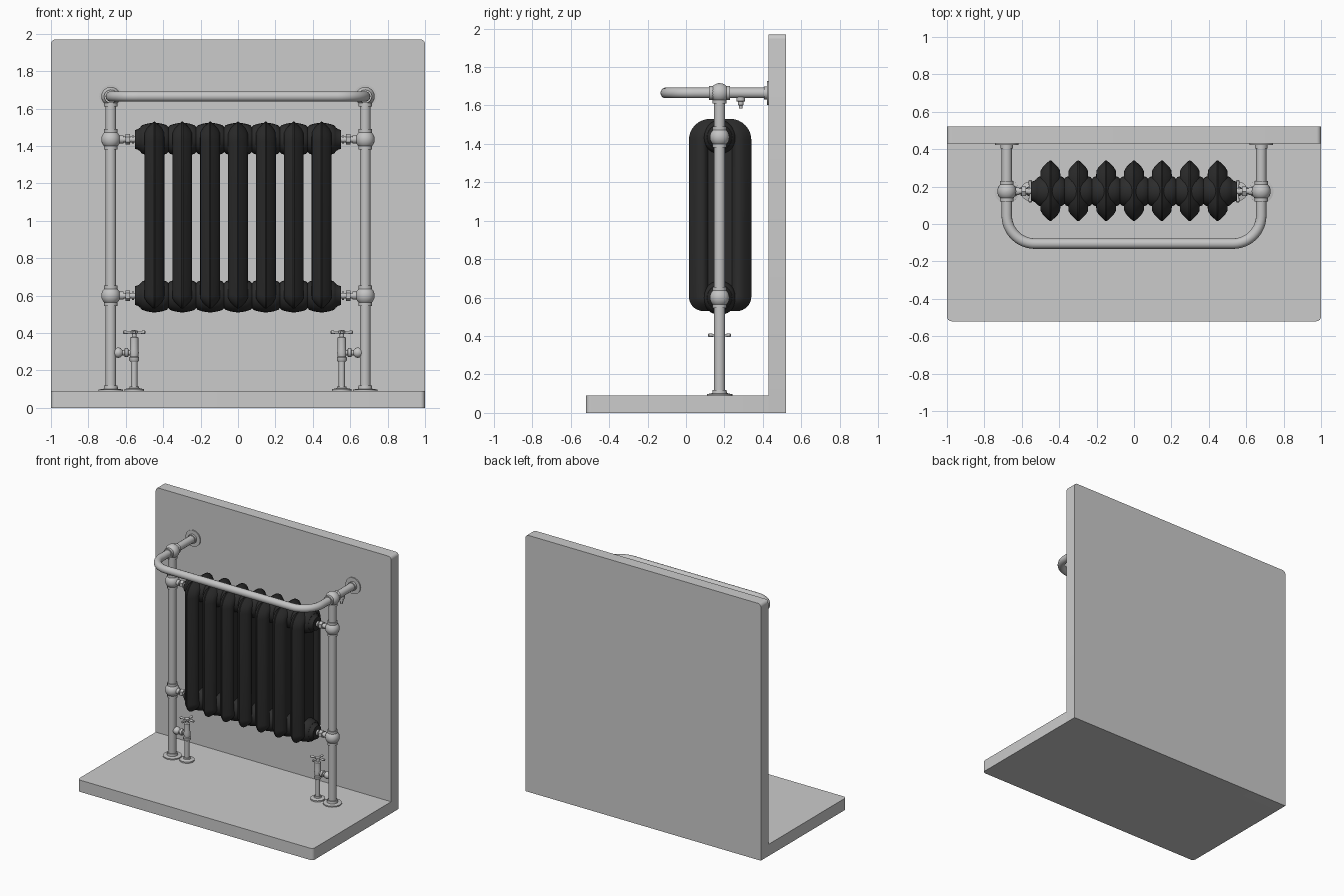
import bpy, bmesh
from math import sin, cos, pi, radians
from mathutils import Vector, Matrix

if "Cube" in bpy.data.objects:
    bpy.data.objects.remove(bpy.data.objects["Cube"], do_unlink=True)


def material(name, value):
    m = bpy.data.materials.new(name)
    m.use_nodes = True
    colour = (value, value, value, 1)
    m.diffuse_color = colour
    m.node_tree.nodes["Principled BSDF"].inputs["Base Color"].default_value = colour
    return m


PANEL = material("pale grey panel", 0.6)
METAL = material("grey metal", 0.55)
IRON = material("black cast iron", 0.025)

POST_X, POST_Y = 0.68, 0.175
RAIL_Z = 1.665
HUBS = (0.6, 1.435)
FLOOR = 0.09
AXES = {"x": Matrix.Rotation(pi / 2, 3, "Y"),
        "-x": Matrix.Rotation(-pi / 2, 3, "Y"),
        "y": Matrix.Rotation(-pi / 2, 3, "X"),
        "z": Matrix.Identity(3)}


def select(obj):
    bpy.ops.object.select_all(action="DESELECT")
    obj.select_set(True)
    bpy.context.view_layer.objects.active = obj


def loft(name, rings, mat, angle=35):
    """Skin a list of equal closed rings and cap both ends."""
    bm = bmesh.new()
    rows = [[bm.verts.new(p) for p in ring] for ring in rings]
    n = len(rows[0])
    for a, b in zip(rows, rows[1:]):
        for i in range(n):
            j = (i + 1) % n
            bm.faces.new((a[i], a[j], b[j], b[i]))
    bm.faces.new(rows[0][::-1])
    bm.faces.new(rows[-1])
    bmesh.ops.recalc_face_normals(bm, faces=bm.faces)
    mesh = bpy.data.meshes.new(name)
    bm.to_mesh(mesh)
    bm.free()
    obj = bpy.data.objects.new(name, mesh)
    bpy.context.collection.objects.link(obj)
    mesh.materials.append(mat)
    select(obj)
    bpy.ops.object.shade_smooth_by_angle(angle=radians(angle))
    return obj


def lathe(name, profile, origin, axis="z", mat=METAL, sides=24):
    """Turn (radius, height) pairs about an axis through origin."""
    o = Vector(origin)
    rings = [[o + AXES[axis] @ Vector((r * cos(2 * pi * i / sides), r * sin(2 * pi * i / sides), h))
              for i in range(sides)] for r, h in profile]
    return loft(name, rings, mat)


def rod(name, radius, start, end, origin, axis="z", sides=24):
    return lathe(name, [(radius, start), (radius, end)], origin, axis, METAL, sides)


def ball(name, radius, origin):
    profile = [(radius * sin(pi * (i + 0.2) / 12.4), -radius * cos(pi * (i + 0.2) / 12.4))
               for i in range(13)]
    return lathe(name, profile, origin)


def rounded_rect(w0, w1, h0, h1, r_low, r_high, steps=8):
    """Outline points, with separate lower and upper corner radii."""
    points = []
    corners = ((w1, h1, -1, -1, r_high), (w0, h1, 1, -1, r_high),
               (w0, h0, 1, 1, r_low), (w1, h0, -1, 1, r_low))
    for k, (w, h, sw, sh, r) in enumerate(corners):
        for i in range(steps + 1):
            a = pi / 2 * (k + i / steps)
            points.append((w + sw * r + r * cos(a), h + sh * r + r * sin(a)))
    return points


# Wall and floor panels
wall = rounded_rect(-1, 1, 0, 1.97, 0.0005, 0.025)
loft("wall_panel", [[(x, y, z) for x, z in wall] for y in (0.43, 0.52)], PANEL)
base = rounded_rect(-1, 1, -0.52, 0.43, 0.025, 0.0005)
loft("floor_panel", [[(x, y, z) for x, y in base] for z in (0, FLOOR)], PANEL)

# Radiator sections: a ridged loop with a recessed web, and two swollen hubs
SHAPE = ((0, 0.003), (0.015, 0.02), (0.035, 0.04), (0.055, 0.052),
         (0.075, 0.053), (0.088, 0.045), (0.1, 0.025))
HUB = ((0.066, -0.075), (0.076, -0.066), (0.083, -0.045), (0.088, -0.02), (0.09, 0),
       (0.088, 0.02), (0.083, 0.045), (0.076, 0.066), (0.066, 0.075))
for n in range(7):
    cx = (n - 3) * 0.149
    rings = []
    for side, order in ((-1, SHAPE[::-1]), (1, SHAPE)):
        for d, w in order:
            outline = rounded_rect(0.015 + d, 0.34 - d, 0.53 + d, 1.53 - d,
                                   max(0.075 - d, 0.01), max(0.11 - d, 0.01))
            rings.append([(cx + side * w, y, z) for y, z in outline])
    loft(f"radiator_section_{n + 1}", rings, IRON, 40)
    for z in HUBS:
        lathe(f"section_hub_{n + 1}", HUB, (cx, POST_Y, z), "x", IRON)

for s, label in ((1, "left"), (-1, "right")):
    x = s * POST_X
    outward = "x" if s > 0 else "-x"

    # Upright post with floor flange and joints
    rod(f"{label}_post", 0.029, FLOOR, RAIL_Z, (x, POST_Y, 0))
    lathe(f"{label}_post_flange", [(0.066, 0), (0.066, 0.008), (0.038, 0.012), (0.036, 0.03)],
          (x, POST_Y, FLOOR))
    for z in (*HUBS, RAIL_Z):
        ball(f"{label}_post_joint", 0.051, (x, POST_Y, z))
    for z in HUBS:
        rod(f"{label}_joint_collar", 0.036, -0.055, 0.055, (x, POST_Y, z))
    rod(f"{label}_top_collar", 0.036, -0.055, 0, (x, POST_Y, RAIL_Z))

    # Connections between post and radiator
    for z in HUBS:
        lathe(f"{label}_radiator_plug", [(0.066, 0.52), (0.055, 0.535), (0.05, 0.55)],
              (0, POST_Y, z), outward, IRON)
        at = (0, POST_Y, z)
        rod(f"{label}_connector_pipe", 0.015, 0.54, 0.66, at, outward)
        rod(f"{label}_connector_nut", 0.028, 0.578, 0.602, at, outward, 6)
        rod(f"{label}_connector_washer", 0.022, 0.555, 0.567, at, outward)
        rod(f"{label}_connector_collar", 0.021, 0.613, 0.64, at, outward)

    # Wall arm fittings
    at = (x, 0, RAIL_Z)
    rod(f"{label}_rail_collar", 0.036, 0.12, 0.23, at, "y")
    rod(f"{label}_wall_collar", 0.034, 0.405, 0.425, at, "y")
    rod(f"{label}_wall_flange", 0.062, 0.422, 0.431, at, "y", 32)

    # Floor valve with cross handle
    vx = s * 0.555
    at = (vx, POST_Y, 0)
    lathe(f"{label}_valve_flange", [(0.052, 0.09), (0.052, 0.1), (0.026, 0.106), (0.024, 0.115)], at)
    rod(f"{label}_valve_pipe", 0.017, FLOOR, 0.26, at)
    lathe(f"{label}_valve_body", [(0.02, 0.245), (0.027, 0.255), (0.027, 0.27), (0.022, 0.275),
                                  (0.025, 0.295), (0.022, 0.315), (0.022, 0.375), (0.013, 0.38),
                                  (0.013, 0.395), (0.018, 0.398), (0.018, 0.412), (0.008, 0.416)], at)
    handle = (vx, POST_Y, 0.404)
    for axis in ("x", "y"):
        lathe(f"{label}_valve_handle", [(0.006, -0.06), (0.0095, -0.055), (0.006, -0.015),
                                        (0.006, 0.015), (0.0095, 0.055), (0.006, 0.06)],
              handle, axis, METAL, 12)
    side = (0, POST_Y, 0.295)
    rod(f"{label}_valve_branch", 0.014, 0.555, 0.67, side, outward)
    lathe(f"{label}_valve_union", [(0.016, 0.585), (0.024, 0.588), (0.024, 0.605), (0.016, 0.608)],
          side, outward)
    lathe(f"{label}_valve_elbow", [(0.014, 0.618), (0.025, 0.628), (0.028, 0.64), (0.025, 0.653),
                                   (0.02, 0.66)], side, outward)

# Bleed valve under the left wall arm
lathe("bleed_valve", [(0.009, -0.082), (0.009, -0.065), (0.014, -0.063), (0.014, -0.045),
                      (0.023, -0.043), (0.023, -0.02)], (POST_X, 0.285, RAIL_Z), "z", METAL, 12)

# Towel rail bent around the front
BEND, FRONT = 0.15, -0.105
path = [(-POST_X, 0.43)]
for k in (0, 1):
    for i in range(13):
        a = pi + pi / 2 * (k + i / 12)
        path.append(((2 * k - 1) * (POST_X - BEND) + BEND * cos(a), FRONT + BEND + BEND * sin(a)))
path.append((POST_X, 0.43))
curve = bpy.data.curves.new("towel_rail", "CURVE")
curve.dimensions = "3D"
curve.bevel_depth = 0.028
curve.bevel_resolution = 5
curve.use_fill_caps = True
spline = curve.splines.new("POLY")
spline.points.add(len(path) - 1)
for point, (px, py) in zip(spline.points, path):
    point.co = (px, py, RAIL_Z, 1)
rail = bpy.data.objects.new("towel_rail", curve)
bpy.context.collection.objects.link(rail)
curve.materials.append(METAL)
select(rail)
bpy.ops.object.convert(target="MESH")
bpy.ops.object.shade_smooth_by_angle(angle=radians(40))
